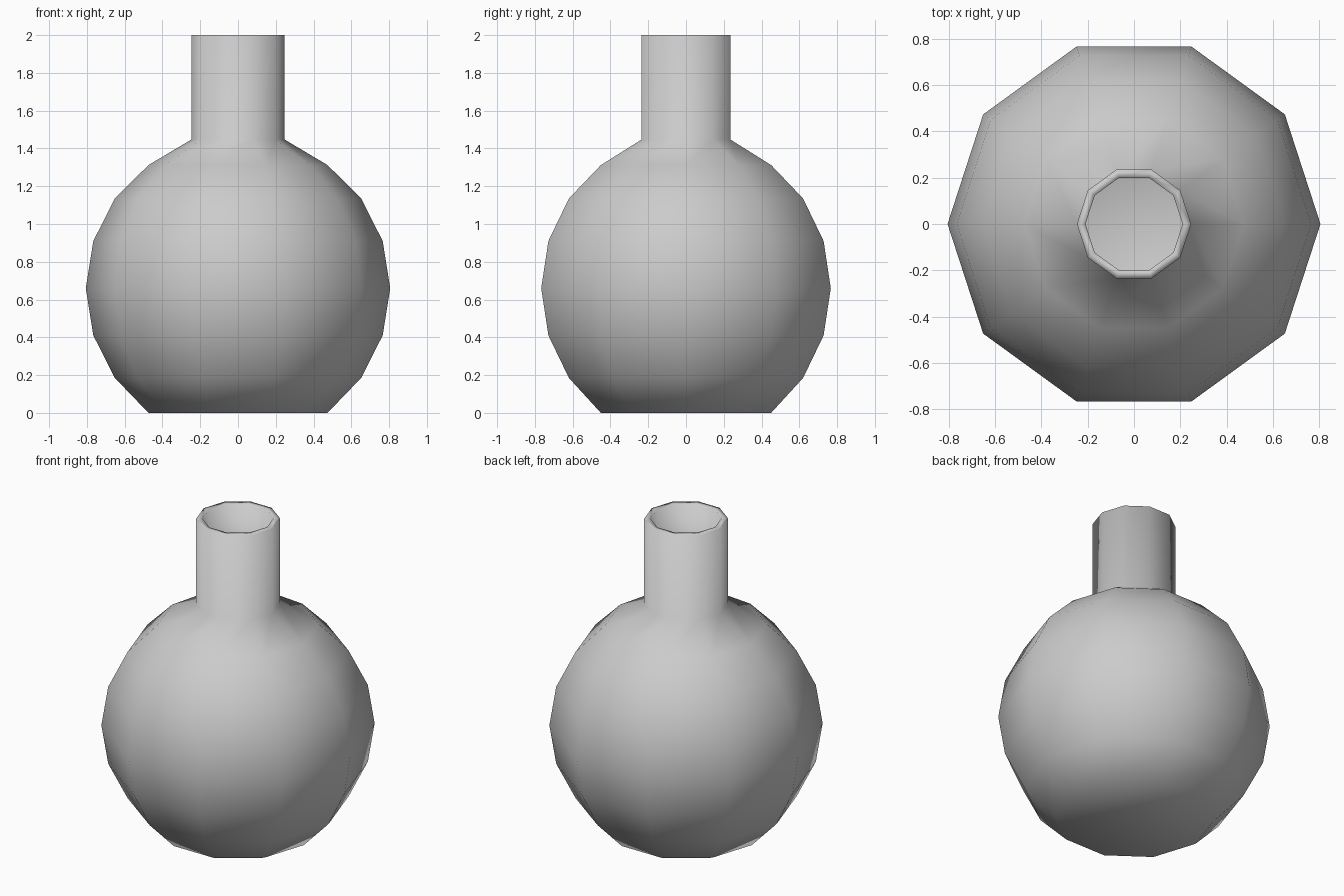
import bpy, bmesh, math

if "Cube" in bpy.data.objects:
    bpy.data.objects.remove(bpy.data.objects["Cube"])

SIDES = 10

# Half profile (radius, height): outer wall bottom to rim, then inner wall down to the floor
outer = [(0.474, 0), (0.652, 0.185), (0.766, 0.41), (0.806, 0.66), (0.766, 0.91),
         (0.652, 1.135), (0.474, 1.312), (0.247, 1.447), (0.247, 2.0)]
inner = [(0.21, 2.0), (0.21, 1.427), (0.452, 1.282), (0.622, 1.115), (0.731, 0.9),
         (0.769, 0.66), (0.731, 0.42), (0.622, 0.205), (0.455, 0.035)]


def lathe(name, profile, sides):
    bm = bmesh.new()
    rings = []
    for r, z in profile:
        rings.append([bm.verts.new((r * math.cos(2 * math.pi * i / sides),
                                    r * math.sin(2 * math.pi * i / sides), z))
                      for i in range(sides)])
    for a, b in zip(rings, rings[1:]):
        for i in range(sides):
            j = (i + 1) % sides
            bm.faces.new((a[i], a[j], b[j], b[i]))
    # Close the underside and the inner floor
    bm.faces.new(rings[0][::-1])
    bm.faces.new(rings[-1])
    bmesh.ops.recalc_face_normals(bm, faces=bm.faces)
    for f in bm.faces:
        f.smooth = True
    mesh = bpy.data.meshes.new(name)
    bm.to_mesh(mesh)
    bm.free()
    obj = bpy.data.objects.new(name, mesh)
    bpy.context.collection.objects.link(obj)
    return obj


# Hollow round flask with a straight neck
lathe("round_flask", outer + inner, SIDES)
